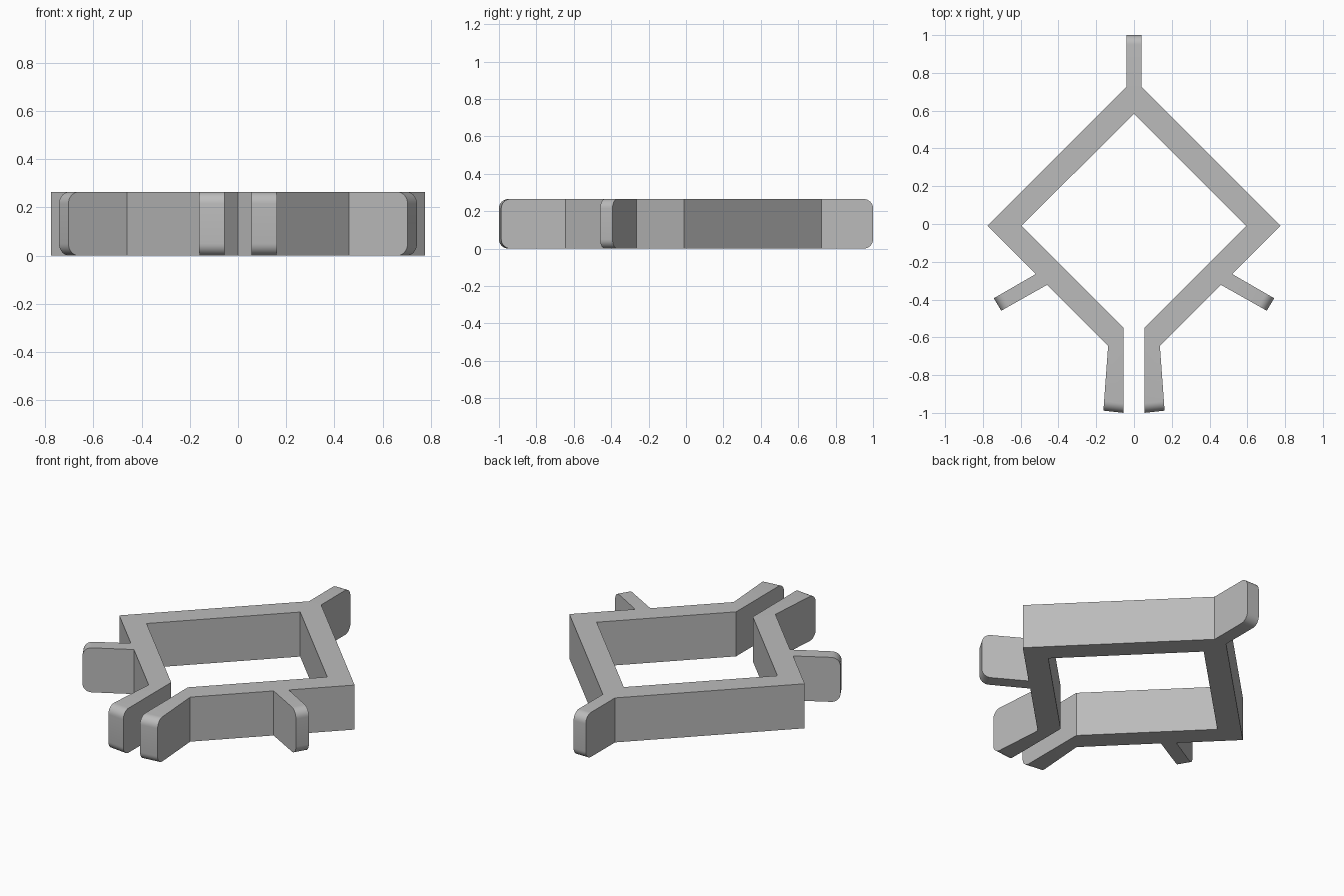
import bpy
import bmesh
import math
from mathutils import Vector

HEIGHT = 0.265
MID = HEIGHT / 2
ROUND = 0.05

if "Cube" in bpy.data.objects:
    bpy.data.objects.remove(bpy.data.objects["Cube"], do_unlink=True)

grey = bpy.data.materials.new("plain grey")
grey.use_nodes = True
colour = (0.5, 0.5, 0.5, 1)
grey.diffuse_color = colour
grey.node_tree.nodes["Principled BSDF"].inputs["Base Color"].default_value = colour


def cutter(name, sides, radius, centre, axis, depth):
    """Hidden prism along a horizontal axis, with a corner pointing up."""
    bpy.ops.mesh.primitive_cylinder_add(vertices=sides, radius=radius, depth=depth)
    obj = bpy.context.object
    obj.name = name
    z = Vector(axis).normalized()
    y = Vector((0, 0, 1))
    x = y.cross(z)
    obj.matrix_world = (
        (x.x, y.x, z.x, centre[0]), (x.y, y.y, z.y, centre[1]),
        (x.z, y.z, z.z, MID), (0, 0, 0, 1))
    obj.hide_render = True
    obj.hide_set(True)
    return obj


# Half outline: back tab, outer corner, side tab, clamp tab, inner corners
half = [(0.04, 1), (0.04, 0.725), (0.775, -0.01), (0.52, -0.265),
        (0.742, -0.393), (0.703, -0.459), (0.46, -0.322), (0.137, -0.645),
        (0.162, -0.988), (0.055, -1), (0.055, -0.55), (0.595, -0.01), (0, 0.585)]
outline = half + [(-x, y) for x, y in reversed(half[:-1])]

# Clamp frame with all tabs as one solid
bm = bmesh.new()
base = bm.faces.new([bm.verts.new((x, y, 0)) for x, y in outline])
top = bmesh.ops.extrude_face_region(bm, geom=[base])["geom"]
bmesh.ops.translate(bm, vec=(0, 0, HEIGHT),
                    verts=[v for v in top if isinstance(v, bmesh.types.BMVert)])
bmesh.ops.recalc_face_normals(bm, faces=bm.faces)

# Round the upper and lower corners at the tab ends
def is_tab_end(edge):
    a, b = (v.co for v in edge.verts)
    mid = (a + b) / 2
    side_end = abs(mid.x) > 0.7 and mid.y < -0.41
    return abs(a.z - b.z) < 0.01 and (abs(mid.y) > 0.98 or side_end)

ends = [e for e in bm.edges if is_tab_end(e)]
bmesh.ops.bevel(bm, geom=ends, offset=ROUND, offset_type='OFFSET',
                segments=8, profile=0.5, affect='EDGES')
mesh = bpy.data.meshes.new("clamp_frame")
bm.to_mesh(mesh)
bm.free()
frame = bpy.data.objects.new("clamp_frame", mesh)
bpy.context.collection.objects.link(frame)
mesh.materials.append(grey)

# Bolt holes and nut pockets
cutters = [
    cutter("back_hole_cutter", 6, 0.05, (0, 0.865), (1, 0, 0), 0.3),
    cutter("clamp_hole_cutter", 32, 0.043, (0, -0.865), (1, 0, 0), 0.6),
]
for side, label in ((1, "left"), (-1, "right")):
    cutters.append(cutter(label + "_side_hole_cutter", 6, 0.05,
                          (side * 0.606, -0.357), (side * 0.5, 0.866, 0), 0.2))
    cutters.append(cutter(label + "_nut_pocket_cutter", 6, 0.086,
                          (side * 0.21, -0.865), (1, 0, 0), 0.2))

bpy.context.view_layer.objects.active = frame
for obj in cutters:
    cut = frame.modifiers.new(obj.name, 'BOOLEAN')
    cut.operation = 'DIFFERENCE'
    cut.solver = 'EXACT'
    cut.object = obj
    bpy.ops.object.modifier_apply(modifier=cut.name)
for obj in cutters:
    bpy.data.objects.remove(obj, do_unlink=True)

# Smooth rounded ends and bores, sharp corners
bpy.ops.object.select_all(action='DESELECT')
frame.select_set(True)
bpy.ops.object.shade_smooth_by_angle(angle=math.radians(30))
